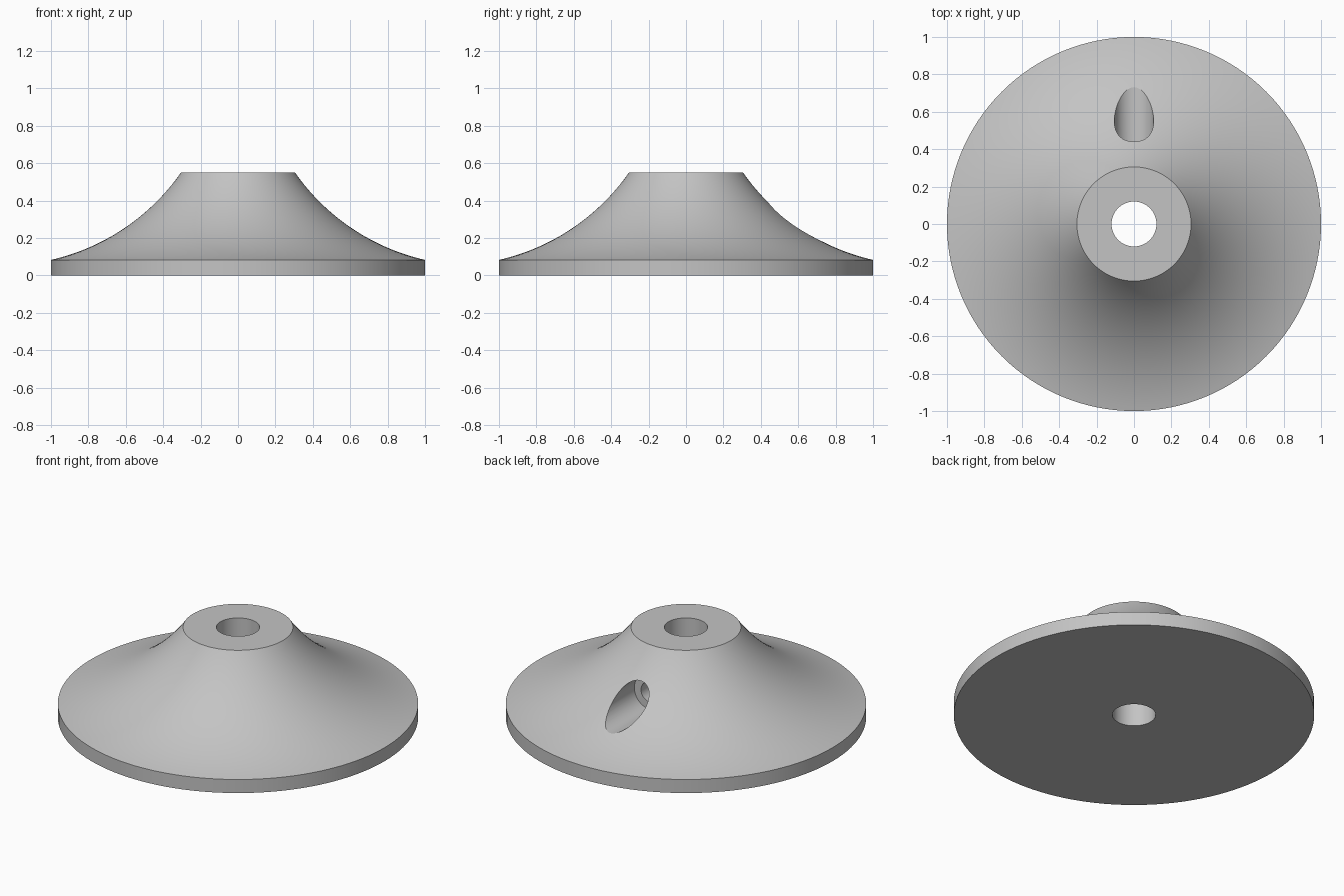
import bpy
import math
from mathutils import Vector, Matrix

if "Cube" in bpy.data.objects:
    bpy.data.objects.remove(bpy.data.objects["Cube"], do_unlink=True)

SEGMENTS = 128
BORE, TOP_R, TOP_Z, RIM_Z = 0.12, 0.305, 0.55, 0.083
HOLE_Z = 0.285

grey = bpy.data.materials.new("plain grey")
grey.use_nodes = True
colour = (0.55, 0.55, 0.55, 1)
grey.diffuse_color = colour
grey.node_tree.nodes["Principled BSDF"].inputs["Base Color"].default_value = colour


def concave_arc(start, end, sag, steps):
    """Points on a circular arc that dips below the chord by sag."""
    a, b = Vector(start), Vector(end)
    chord = b - a
    half = chord.length / 2
    radius = (half * half + sag * sag) / (2 * sag)
    normal = Vector((-chord.y, chord.x)).normalized()
    if normal.y < 0:
        normal = -normal
    centre = (a + b) / 2 + normal * (radius - sag)
    spoke = a - centre
    turn = spoke.angle_signed(b - centre)
    return [centre + Matrix.Rotation(-turn * i / steps, 2) @ spoke
            for i in range(steps + 1)]


def lathe(name, profile):
    """Revolve a closed (radius, height) profile about z."""
    n = len(profile)
    verts, faces = [], []
    for s in range(SEGMENTS):
        t = math.tau * s / SEGMENTS
        verts += [(r * math.cos(t), r * math.sin(t), z) for r, z in profile]
        nxt = (s + 1) % SEGMENTS
        for i in range(n):
            j = (i + 1) % n
            faces.append((s * n + i, nxt * n + i, nxt * n + j, s * n + j))
    mesh = bpy.data.meshes.new(name)
    mesh.from_pydata(verts, [], faces)
    mesh.materials.append(grey)
    obj = bpy.data.objects.new(name, mesh)
    bpy.context.collection.objects.link(obj)
    return obj


def drill(target, name, radius, y0, y1):
    """Cut a round hole along y."""
    bpy.ops.mesh.primitive_cylinder_add(
        vertices=64, radius=radius, depth=y1 - y0,
        location=(0, (y0 + y1) / 2, HOLE_Z), rotation=(math.pi / 2, 0, 0))
    cutter = bpy.context.object
    cutter.name = name
    cutter.data.materials.append(grey)
    mod = target.modifiers.new(name, "BOOLEAN")
    mod.operation, mod.solver, mod.object = "DIFFERENCE", "EXACT", cutter
    bpy.context.view_layer.objects.active = target
    bpy.ops.object.modifier_apply(modifier=mod.name)
    bpy.data.objects.remove(cutter, do_unlink=True)


# Flared body with a central bore
flare = concave_arc((1, RIM_Z), (TOP_R, TOP_Z), 0.078, 32)
body = lathe("flared_base",
             [(BORE, 0), (1, 0)] + [tuple(p) for p in flare] + [(BORE, TOP_Z)])

# Side screw hole: narrow through to the bore, wide counterbore outside
drill(body, "screw_hole", 0.06, 0, 0.5)
drill(body, "counterbore", 0.105, 0.35, 1.1)

# Smooth shading with crisp rims
bpy.ops.object.select_all(action="DESELECT")
body.select_set(True)
bpy.context.view_layer.objects.active = body
bpy.ops.object.shade_smooth_by_angle(angle=math.radians(25))
